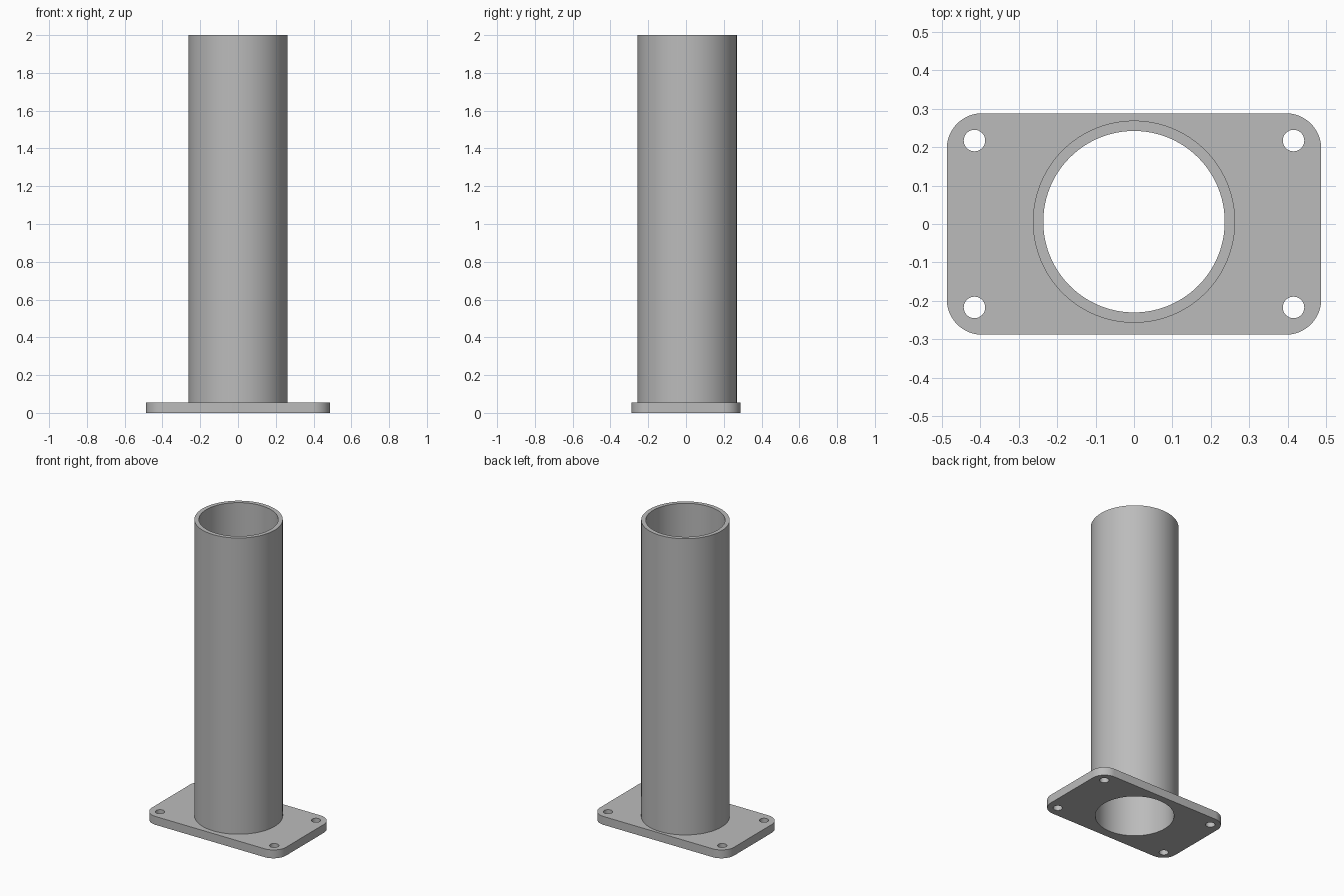
import bpy
import bmesh
from math import cos, sin, pi, radians

cube = bpy.data.objects.get("Cube")
if cube:
    bpy.data.objects.remove(cube, do_unlink=True)

HALF_X, HALF_Y, THICK, CORNER = 0.487, 0.288, 0.055, 0.092
HOLE_X, HOLE_Y, HOLE_R = 0.415, 0.217, 0.028
TUBE_Y, OUTER, INNER, TOP = 0.006, 0.263, 0.236, 2.0
SIDES = 96

steel = bpy.data.materials.new("plain grey steel")
steel.use_nodes = True
GREY = (0.5, 0.5, 0.5, 1)
steel.diffuse_color = GREY
steel.node_tree.nodes["Principled BSDF"].inputs["Base Color"].default_value = GREY


def arc(cx, cy, r, start, sweep, n):
    return [(cx + r * cos(start + sweep * i / n), cy + r * sin(start + sweep * i / n))
            for i in range(n)]


def make_object(name, bm):
    bmesh.ops.recalc_face_normals(bm, faces=bm.faces)
    mesh = bpy.data.meshes.new(name)
    bm.to_mesh(mesh)
    bm.free()
    mesh.materials.append(steel)
    ob = bpy.data.objects.new(name, mesh)
    bpy.context.collection.objects.link(ob)
    return ob


def prism(bm, outline, z0, z1):
    face = bm.faces.new([bm.verts.new((x, y, z0)) for x, y in outline])
    top = bmesh.ops.extrude_face_region(bm, geom=[face])["geom"]
    bmesh.ops.translate(bm, vec=(0, 0, z1 - z0),
                        verts=[v for v in top if isinstance(v, bmesh.types.BMVert)])


# Base plate with rounded corners
corners = []
for i, (sx, sy) in enumerate([(1, 1), (-1, 1), (-1, -1), (1, -1)]):
    cx, cy = sx * (HALF_X - CORNER), sy * (HALF_Y - CORNER)
    corners += arc(cx, cy, CORNER, i * pi / 2, pi / 2, 16)
    end = (i + 1) * pi / 2
    corners.append((cx + CORNER * cos(end), cy + CORNER * sin(end)))
bm = bmesh.new()
prism(bm, corners, 0, THICK)
plate = make_object("base_plate", bm)

# Bore and four bolt holes
bm = bmesh.new()
prism(bm, arc(0, TUBE_Y, INNER, 0, 2 * pi, SIDES), -0.1, 0.2)
for sx in (-1, 1):
    for sy in (-1, 1):
        prism(bm, arc(sx * HOLE_X, sy * HOLE_Y, HOLE_R, 0, 2 * pi, 32), -0.1, 0.2)
cutter = make_object("hole_cutter", bm)
cutter.hide_render = True

cut = plate.modifiers.new("holes", "BOOLEAN")
cut.operation = "DIFFERENCE"
cut.solver = "EXACT"
cut.object = cutter
bpy.context.view_layer.objects.active = plate
bpy.ops.object.modifier_apply(modifier=cut.name)
bpy.data.objects.remove(cutter, do_unlink=True)

# Hollow tube: outer wall, top rim and inner wall, open where it joins the plate
bm = bmesh.new()
rings = [[bm.verts.new((x, y, z)) for x, y in arc(0, TUBE_Y, r, 0, 2 * pi, SIDES)]
         for r, z in [(OUTER, THICK), (OUTER, TOP), (INNER, TOP), (INNER, THICK)]]
for a, b in zip(rings, rings[1:]):
    for i in range(SIDES):
        j = (i + 1) % SIDES
        bm.faces.new((a[i], a[j], b[j], b[i]))
tube = make_object("tube", bm)

# Smooth round walls, sharp edges kept
bpy.ops.object.select_all(action="DESELECT")
for ob in (plate, tube):
    ob.select_set(True)
bpy.context.view_layer.objects.active = tube
bpy.ops.object.shade_smooth_by_angle(angle=radians(30))
